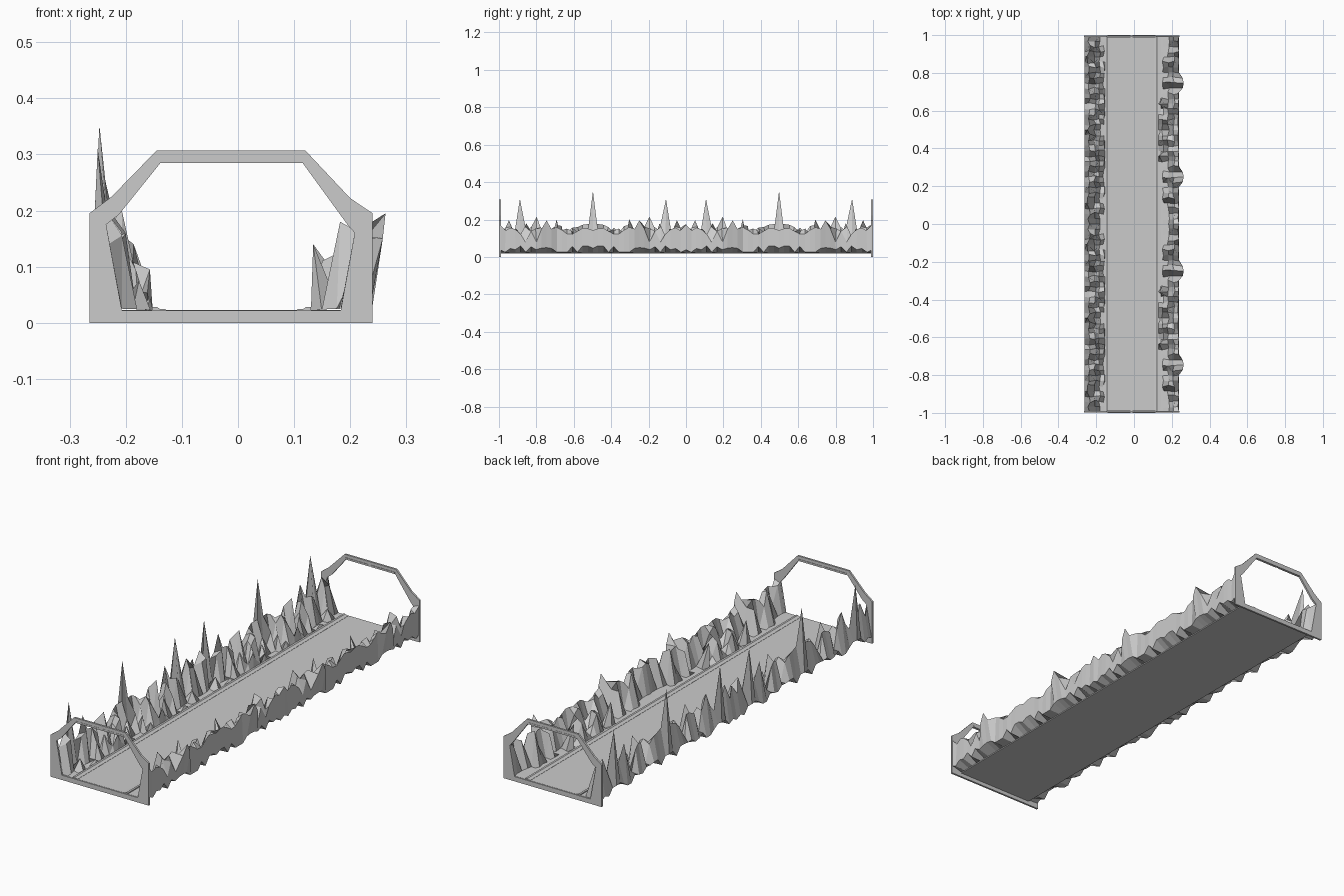
import bpy, bmesh, random

if "Cube" in bpy.data.objects:
    bpy.data.objects.remove(bpy.data.objects["Cube"])

random.seed(11)
STEP = 1 / 36          # rock cell length along y
HALF = 18              # cells in one half-unit tile, mirrored along the length


def make_object(name, verts, faces):
    mesh = bpy.data.meshes.new(name)
    mesh.from_pydata(verts, [], faces)
    bm = bmesh.new()
    bm.from_mesh(mesh)
    bmesh.ops.recalc_face_normals(bm, faces=bm.faces)
    bm.to_mesh(mesh)
    bm.free()
    ob = bpy.data.objects.new(name, mesh)
    bpy.context.collection.objects.link(ob)
    return ob


def extrude_profile(name, pts, y0, y1):
    n = len(pts)
    verts = [(x, y, z) for y in (y0, y1) for x, z in pts]
    faces = [list(range(n)), list(range(n, 2 * n))]
    faces += [(i, (i + 1) % n, n + (i + 1) % n, n + i) for i in range(n)]
    return make_object(name, verts, faces)


def extrude_ring(name, outer, inner, y0, y1):
    n = len(outer)
    verts = [(x, y, z) for y in (y0, y1) for ring in (outer, inner) for x, z in ring]
    faces = []
    for i in range(n):
        j = (i + 1) % n
        faces += [(i, j, n + j, n + i), (2*n + i, 2*n + j, 3*n + j, 3*n + i),
                  (i, j, 2*n + j, 2*n + i), (n + i, n + j, 3*n + j, 3*n + i)]
    return make_object(name, verts, faces)


def rock_bank(name, columns, special):
    """columns: (x, low z, high z, chance of a peak, jitter); special: {(row, col): (x, z)}"""
    tile = []
    for k in range(HALF + 1):
        row = []
        for c, (x, low, high, chance, jit) in enumerate(columns):
            peak = random.random() < chance
            z = low + (high - low) * random.uniform(0.35, 1) if peak else low
            dx = random.uniform(-jit, jit)
            dy = random.uniform(-jit, jit) if 0 < k < HALF else 0
            if (k, c) in special:
                x, z = special[(k, c)]
                dx = 0
            row.append((x + dx, dy, z))
        tile.append(row)
    verts, faces, w = [], [], len(columns)
    for j in range(4 * HALF + 1):
        k = j % (2 * HALF)
        flip = k > HALF
        row = tile[2 * HALF - k if flip else k]
        y = -0.995 + 0.995 * j / (2 * HALF)
        verts += [(x, y + (-dy if flip else dy), z) for x, dy, z in row]
    for j in range(4 * HALF):
        for c in range(w - 1):
            a = j * w + c
            faces.append((a, a + 1, a + w + 1, a + w))
    return make_object(name, verts, faces)


# Floor slab
extrude_profile("floor", [(-0.21, 0.018), (0.186, 0.018), (0.186, 0.023), (-0.21, 0.023)], -0.995, 0.995)

# Low kerbs along both edges of the path
for name, x, s in (("left_kerb", -0.153, 1), ("right_kerb", 0.13, -1)):
    extrude_profile(name, [(x, 0.02), (x, 0.028), (x + s*0.009, 0.028), (x + s*0.013, 0.025),
                           (x + s*0.025, 0.024), (x + s*0.025, 0.02)], -0.995, 0.995)

# Arched end frames with two strip lights under each top beam
outer = [(-0.265, 0), (-0.265, 0.195), (-0.225, 0.225), (-0.145, 0.307),
         (0.12, 0.307), (0.2, 0.222), (0.24, 0.195), (0.24, 0)]
inner = [(-0.207, 0.022), (-0.235, 0.175), (-0.212, 0.193), (-0.138, 0.285),
         (0.115, 0.285), (0.195, 0.175), (0.208, 0.16), (0.183, 0.022)]
for end, s in (("front", -1), ("back", 1)):
    extrude_ring(end + "_frame", outer, inner, s * 0.99, s * 0.999)
    for side, x0, x1 in (("left", -0.139, -0.018), ("right", -0.008, 0.114)):
        extrude_profile(f"{end}_{side}_strip_light",
                        [(x0, 0.285), (x1, 0.285), (x1, 0.293), (x0, 0.293)], s * 0.988, s)

# Left rock bank: underside, outer rim, tall crest, then lower rocks toward the path
rock_bank("left_rocks", [
    (-0.207, 0.022, 0.022, 0, 0),
    (-0.262, 0.025, 0.06, 0.6, 0),
    (-0.238, 0.06, 0.20, 0.85, 0.007),
    (-0.207, 0.028, 0.17, 0.55, 0.007),
    (-0.182, 0.025, 0.12, 0.3, 0.006),
    (-0.160, 0.023, 0.08, 0.2, 0.005),
    (-0.152, 0.022, 0.022, 0, 0)],
    {(18, 2): (-0.247, 0.352), (4, 2): (-0.25, 0.31), (0, 2): (-0.235, 0.175),
     (0, 3): (-0.207, 0.025), (0, 4): (-0.18, 0.024), (7, 2): (-0.24, 0.215),
     (11, 3): (-0.207, 0.2), (14, 4): (-0.186, 0.14), (12, 5): (-0.157, 0.095)})

# Right rock bank: path edge rising to a crest that overhangs the outer rim
rock_bank("right_rocks", [
    (0.130, 0.022, 0.022, 0, 0),
    (0.152, 0.024, 0.09, 0.25, 0.006),
    (0.182, 0.026, 0.14, 0.4, 0.007),
    (0.210, 0.06, 0.17, 0.8, 0.006),
    (0.236, 0.08, 0.17, 0.8, 0.003),
    (0.239, 0.025, 0.06, 0.6, 0),
    (0.183, 0.022, 0.022, 0, 0)],
    {(9, 4): (0.263, 0.195), (8, 4): (0.258, 0.15), (10, 4): (0.258, 0.15),
     (9, 5): (0.24, 0.05), (0, 2): (0.183, 0.025), (0, 3): (0.208, 0.16),
     (0, 4): (0.239, 0.173), (5, 2): (0.182, 0.18), (13, 1): (0.134, 0.14),
     (16, 1): (0.15, 0.11)})
